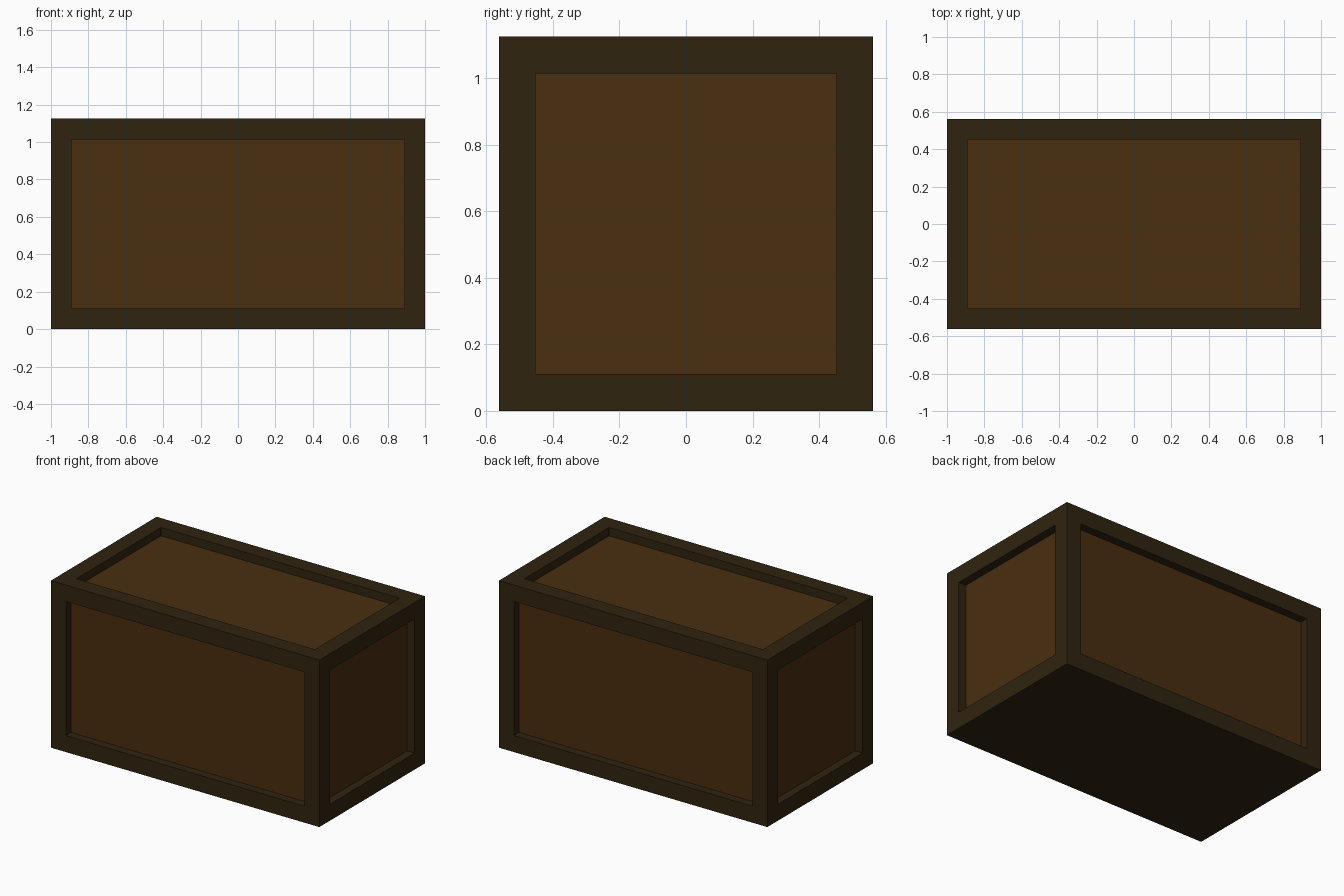
import bpy, bmesh
from mathutils import Matrix, Vector

if "Cube" in bpy.data.objects:
    bpy.data.objects.remove(bpy.data.objects["Cube"])

LENGTH, SIDE = 2.0, 1.125
FRAME, DEPTH = 0.111, 0.056


def material(name, rgb):
    m = bpy.data.materials.new(name)
    m.diffuse_color = (*rgb, 1)
    m.use_nodes = True
    m.node_tree.nodes["Principled BSDF"].inputs["Base Color"].default_value = m.diffuse_color
    return m


bm = bmesh.new()

# Crate body: solid box standing on the ground
bmesh.ops.create_cube(bm, size=1, matrix=Matrix.Translation((0, 0, SIDE / 2))
                      @ Matrix.Diagonal((LENGTH, SIDE, SIDE, 1)))
bm.normal_update()

# Recessed panels on every side except the flat underside
panels = [f for f in bm.faces if f.normal.z > -0.5]
for panel in panels:
    bmesh.ops.inset_individual(bm, faces=[panel], thickness=FRAME, use_even_offset=True)
    normal = panel.normal.copy()
    bmesh.ops.inset_individual(bm, faces=[panel], thickness=0)
    bmesh.ops.translate(bm, verts=panel.verts, vec=normal * -DEPTH)
    panel.material_index = 1

bm.normal_update()
mesh = bpy.data.meshes.new("crate")
bm.to_mesh(mesh)
bm.free()
mesh.materials.append(material("dark wood frame", (0.0290, 0.0172, 0.0052)))
mesh.materials.append(material("brown wood panel", (0.0670, 0.0273, 0.0052)))
crate = bpy.data.objects.new("crate", mesh)
bpy.context.collection.objects.link(crate)
